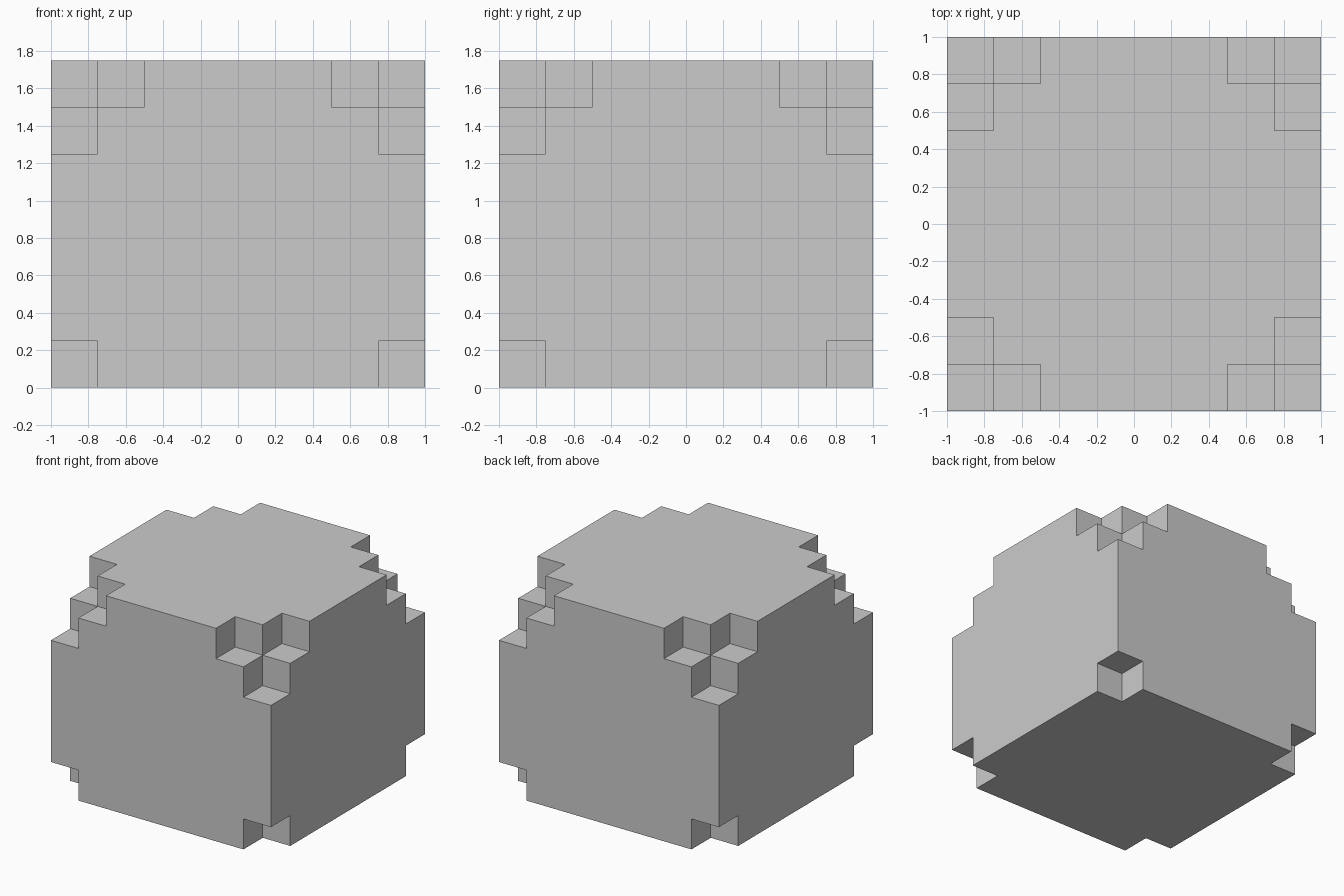
import bpy, bmesh
from mathutils import Vector
from itertools import product

if "Cube" in bpy.data.objects:
    bpy.data.objects.remove(bpy.data.objects["Cube"])

S = 0.25            # block size
NX, NY, NZ = 8, 8, 7

# Solid block of cells with stepped notches at the corners
cells = set(product(range(NX), range(NY), range(NZ)))
for x, dx in ((0, 1), (NX - 1, -1)):
    for y, dy in ((0, 1), (NY - 1, -1)):
        # top corner: corner cell and its three neighbours
        top = NZ - 1
        cells -= {(x, y, top), (x + dx, y, top), (x, y + dy, top), (x, y, top - 1)}
        # bottom corner: single cell
        cells.discard((x, y, 0))

# Skin: one quad wherever a cell touches empty space
bm = bmesh.new()
origin = Vector((-NX * S / 2, -NY * S / 2, 0))
for cell in cells:
    for axis, side in product(range(3), (0, 1)):
        near = list(cell)
        near[axis] += 2 * side - 1
        if tuple(near) in cells:
            continue
        u, v = (axis + 1) % 3, (axis + 2) % 3
        ring = []
        for a, b in ((0, 0), (1, 0), (1, 1), (0, 1)):
            p = Vector(cell)
            p[axis] += side
            p[u] += a
            p[v] += b
            ring.append(bm.verts.new(origin + p * S))
        bm.faces.new(ring if side else ring[::-1])

# Merge the quads into clean flat faces
bmesh.ops.remove_doubles(bm, verts=bm.verts[:], dist=0.001)
bmesh.ops.dissolve_limit(bm, angle_limit=0.01, verts=bm.verts[:], edges=bm.edges[:])

mesh = bpy.data.meshes.new("notched_block")
bm.to_mesh(mesh)
bm.free()
bpy.context.collection.objects.link(bpy.data.objects.new("notched_block", mesh))
